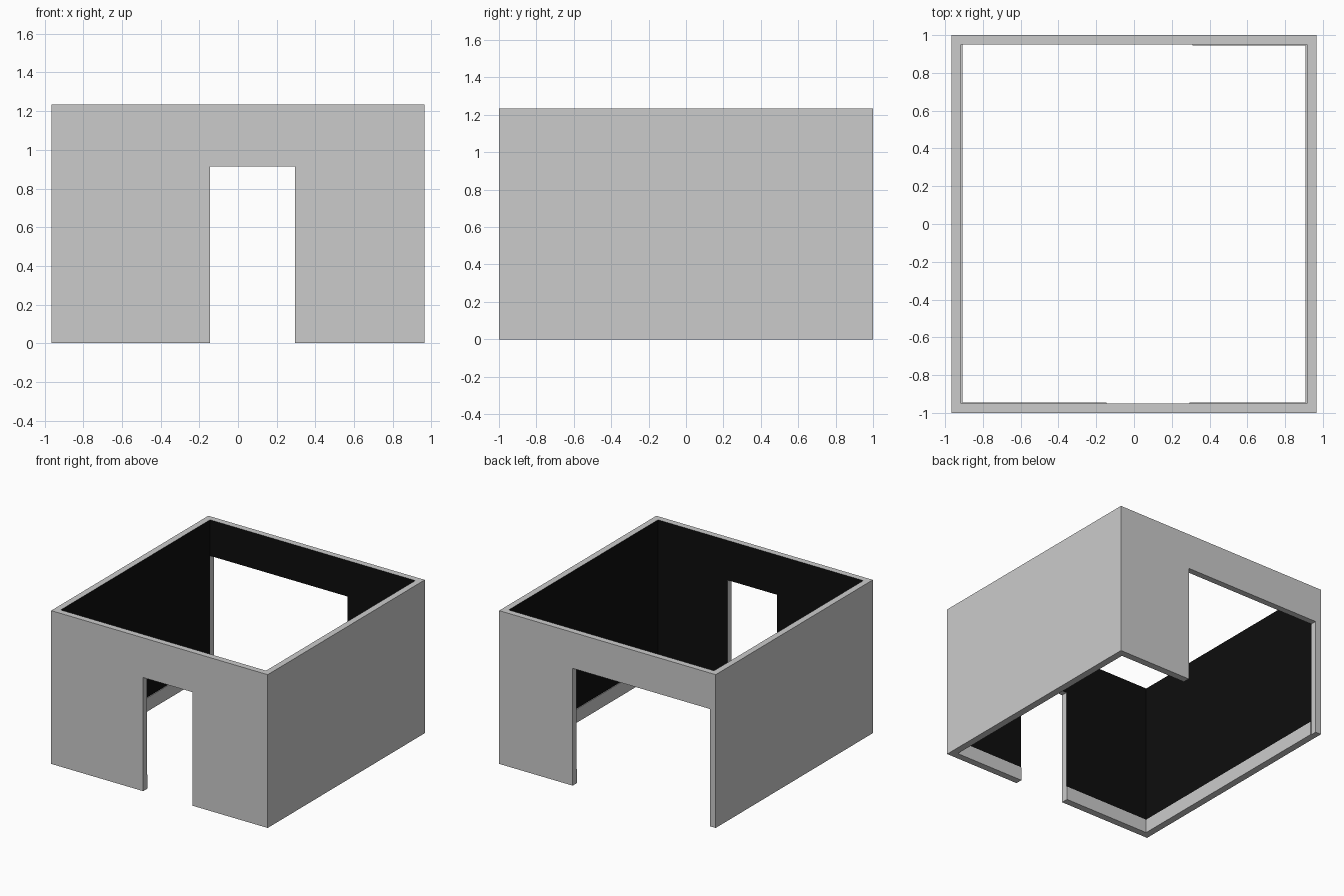
import bpy, bmesh

if "Cube" in bpy.data.objects:
    bpy.data.objects.remove(bpy.data.objects["Cube"])

# Key planes of the room
X, Y, H = 0.965, 1.0, 1.235        # outer half sizes and height
IX, IY = 0.915, 0.95               # inner half sizes
DOOR = (-0.145, 0.295, 0.915)      # front door: x from, x to, top
GAP = (-IX, 0.31, 0.945)           # wide rear opening
SKIRT_H, SKIRT_T = 0.11, 0.006

black = bpy.data.materials.new("dark_interior")
black.diffuse_color = (0.004, 0.004, 0.004, 1)
black.use_nodes = True
black.node_tree.nodes["Principled BSDF"].inputs["Base Color"].default_value = black.diffuse_color
grey = bpy.data.materials.new("plain_grey")


def finish(bm, name, mats=()):
    me = bpy.data.meshes.new(name)
    bm.to_mesh(me)
    bm.free()
    for m in mats:
        me.materials.append(m)
    ob = bpy.data.objects.new(name, me)
    bpy.context.collection.objects.link(ob)
    return ob


def box(name, x0, x1, y0, y1, z0, z1):
    bm = bmesh.new()
    bmesh.ops.create_cube(bm, size=1)
    for v in bm.verts:
        v.co = (x1 if v.co.x > 0 else x0,
                y1 if v.co.y > 0 else y0,
                z1 if v.co.z > 0 else z0)
    return finish(bm, name)


def in_room(p):
    return abs(p[0]) < IX and abs(p[1]) < IY


def solid(p):
    x, y, z = p
    if abs(x) > X or abs(y) > Y or not 0 < z < H or in_room(p):
        return False
    x0, x1, top = DOOR if y < 0 else GAP
    return not (abs(y) > IY and x0 < x < x1 and z < top)


# Walls: one seamless shell made from the boundary of a coarse cell grid
planes = [[-X, -IX, DOOR[0], DOOR[1], GAP[1], IX, X],
          [-Y, -IY, IY, Y],
          [0, DOOR[2], GAP[2], H]]
bm = bmesh.new()
for i in range(6):
    for j in range(3):
        for k in range(3):
            lo = [planes[a][n] for a, n in enumerate((i, j, k))]
            hi = [planes[a][n + 1] for a, n in enumerate((i, j, k))]
            mid = [(l + h) / 2 for l, h in zip(lo, hi)]
            if not solid(mid):
                continue
            for a in range(3):
                b, c = (a + 1) % 3, (a + 2) % 3
                for side, step in ((lo, -0.001), (hi, 0.001)):
                    near = list(mid)
                    near[a] = side[a] + step
                    if solid(near):
                        continue
                    loop = [(lo[b], lo[c]), (hi[b], lo[c]), (hi[b], hi[c]), (lo[b], hi[c])]
                    verts = []
                    for u, w in (loop if step > 0 else loop[::-1]):
                        co = [0, 0, 0]
                        co[a], co[b], co[c] = side[a], u, w
                        verts.append(bm.verts.new(co))
                    bm.faces.new(verts).material_index = int(in_room(near))
bmesh.ops.remove_doubles(bm, verts=bm.verts, dist=1e-5)
bmesh.ops.dissolve_limit(bm, angle_limit=0.01, verts=bm.verts, edges=bm.edges,
                         delimit={'MATERIAL', 'NORMAL'})
grey.diffuse_color = (0.8, 0.8, 0.8, 1)
grey.use_nodes = True
grey.node_tree.nodes["Principled BSDF"].inputs["Base Color"].default_value = grey.diffuse_color
finish(bm, "walls", (grey, black))

# Skirting boards along the inside of every wall
sx, sy = IX - SKIRT_T, IY - SKIRT_T
box("left_skirting", -IX, -sx, -IY, IY, 0, SKIRT_H)
box("right_skirting", sx, IX, -IY, IY, 0, SKIRT_H)
box("front_left_skirting", -sx, DOOR[0], -IY, -sy, 0, SKIRT_H)
box("front_right_skirting", DOOR[1], sx, -IY, -sy, 0, SKIRT_H)
box("back_skirting", GAP[1], sx, sy, IY, 0, SKIRT_H)
